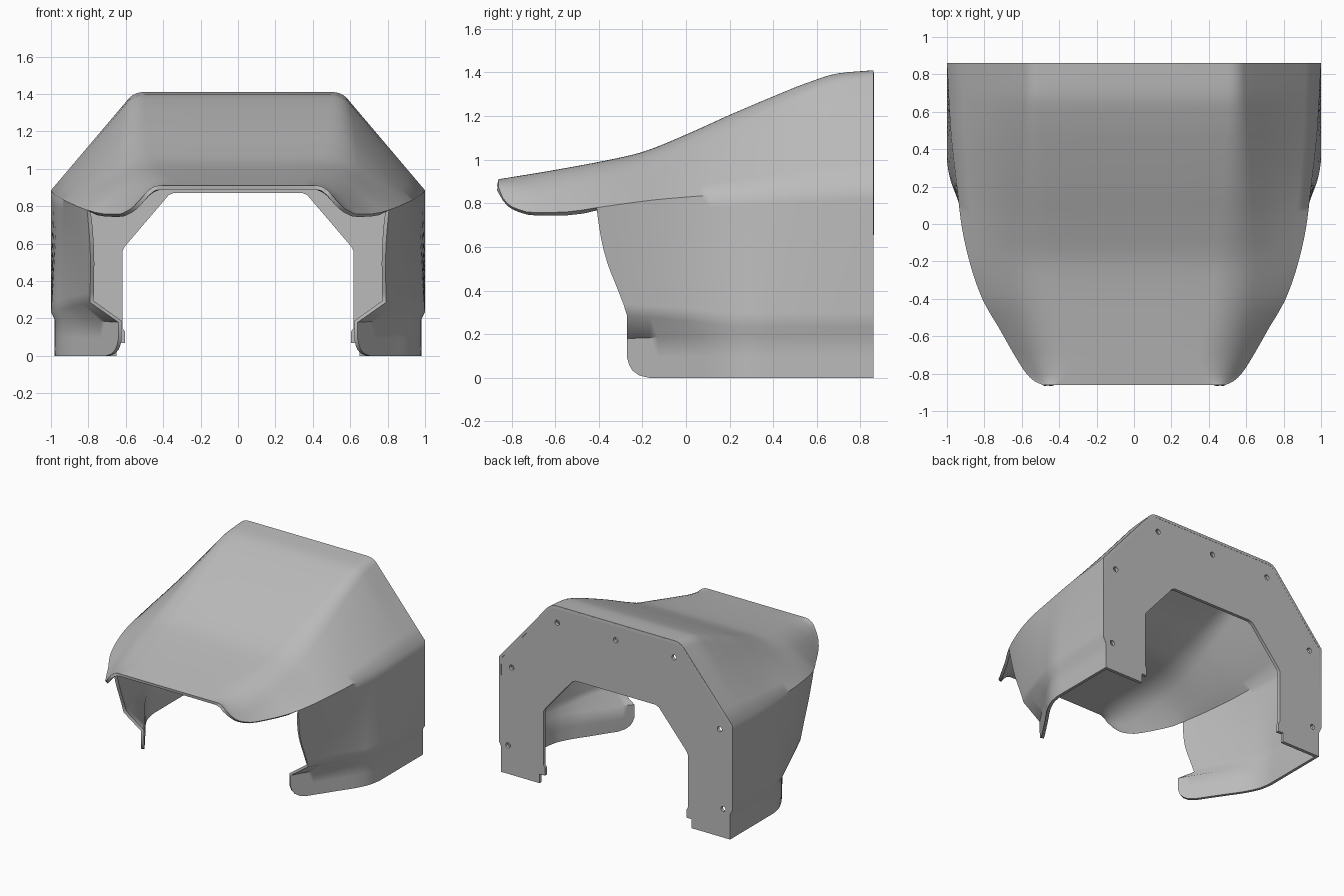
import bpy, bmesh, math

if "Cube" in bpy.data.objects:
    bpy.data.objects.remove(bpy.data.objects["Cube"])

grey = bpy.data.materials.new("light_grey")
grey.diffuse_color = (0.5, 0.5, 0.5, 1)
grey.use_nodes = True
grey.node_tree.nodes["Principled BSDF"].inputs["Base Color"].default_value = grey.diffuse_color


def smooth_curve(keys):
    """Monotone cubic interpolation through (position, value) keys."""
    p = [k[0] for k in keys]
    v = [k[1] for k in keys]
    d = [(v[i + 1] - v[i]) / (p[i + 1] - p[i]) for i in range(len(p) - 1)]
    m = [d[0]] + [2 * a * b / (a + b) if a * b > 0 else 0 for a, b in zip(d, d[1:])] + [d[-1]]

    def f(t):
        i = max(k for k in range(len(d)) if k == 0 or p[k] <= t)
        h = p[i + 1] - p[i]
        s = (t - p[i]) / h
        if s < 0:
            return v[i] + m[i] * h * s
        return ((2*s**3 - 3*s*s + 1) * v[i] + (s**3 - 2*s*s + s) * h * m[i]
                + (3*s*s - 2*s**3) * v[i + 1] + (s**3 - s*s) * h * m[i + 1])
    return f


# Guide curves along the length of the hood
roof_z = smooth_curve([(-.86, .91), (-.6, .953), (-.3, 1.01), (-.2, 1.035), (0, 1.115),
                       (.2, 1.205), (.4, 1.29), (.55, 1.35), (.7, 1.396), (.86, 1.41)])
roof_x = smooth_curve([(-.86, .45), (-.6, .5), (-.2, .55), (.25, .565), (.86, .555)])
edge_x = smooth_curve([(-.86, .49), (-.84, .533), (-.8, .575), (-.7, .64), (-.55, .725),
                       (-.41, .807), (-.2, .88), (0, .923), (.2, .947), (.5, .98), (.86, 1)])
edge_z = smooth_curve([(-.86, .875), (-.84, .825), (-.8, .785), (-.7, .757), (-.55, .76),
                       (-.41, .78), (-.1, .82), (.86, .885)])
wall_x = smooth_curve([(-.27, .79), (0, .895), (.15, .95), (.25, .985), (.35, 1), (.86, 1)])
wall_z = smooth_curve([(-.27, .285), (0, .262), (.25, .237), (.86, .235)])
foot_x = smooth_curve([(-.27, .64), (0, .82), (.15, .92), (.25, .965), (.35, .98), (.86, .98)])
foot_z = smooth_curve([(-.27, .18), (.25, .195), (.86, .195)])
front_y = smooth_curve([(.28, -.27), (.3, -.276), (.4, -.315), (.5, -.355), (.6, -.383),
                        (.7, -.4), (.78, -.41)])


def upper_section(y):
    """Roof, rounded roof corner and sloping shoulder at one station."""
    c, z, ex, ez = roof_x(y), roof_z(y), edge_x(y), edge_z(y)
    length = math.hypot(ex - c, ez - z)
    r = min(.05 + .06 * (.86 - y), .6 * length)
    dx, dz = (ex - c) / length, (ez - z) / length
    pts = [(0, z), (.5 * (c - r), z)]
    for k in range(9):
        s = k / 8
        pts.append((c - r * (1 - s)**2 + dx * r * s * s, z + dz * r * s * s))
    bx, bz = pts[-1]
    pts += [(bx + (ex - bx) * k / 5, bz + (ez - bz) * k / 5) for k in range(1, 6)]
    return [(x, y, zz) for x, zz in pts]


def add_grid(bm, rows):
    grid = [[bm.verts.new(p) for p in row] for row in rows]
    for a, b in zip(grid, grid[1:]):
        for j in range(len(a) - 1):
            bm.faces.new((a[j], a[j + 1], b[j + 1], b[j]))


bm = bmesh.new()
# Visor and roof
visor = [-.86, -.852, -.84, -.82, -.8, -.77, -.73, -.68, -.62, -.55, -.48]
side_steps = [k / 32 for k in range(33)]
rear = [-.41 + 1.27 * t for t in side_steps]
add_grid(bm, [upper_section(y) for y in visor + rear])

# Side wall, ledge and foot strip
foot_front = [(1, -.27), (.5, -.27), (.32, -.26), (.18, -.245), (.06, -.215), (0, -.17)]
rows = []
for t in side_steps:
    row = []
    for k in range(11):
        s = k / 10
        y0 = front_y(.78 - .5 * s)
        y = y0 + (.86 - y0) * t
        ez, wz = edge_z(y), wall_z(y)
        row.append((edge_x(y) + (wall_x(y) - edge_x(y)) * s, y, ez + (wz - ez) * s))
    for f, y0 in foot_front:
        y = y0 + (.86 - y0) * t
        row.append((foot_x(y), y, foot_z(y) * f))
    rows.append(row)
add_grid(bm, rows)
bmesh.ops.remove_doubles(bm, verts=bm.verts, dist=.0005)
mesh = bpy.data.meshes.new("hood_shell")
bm.to_mesh(mesh)
bm.free()
shell = bpy.data.objects.new("hood_shell", mesh)
bpy.context.collection.objects.link(shell)
mirror = shell.modifiers.new("mirror", 'MIRROR')
mirror.use_clip = True
thick = shell.modifiers.new("thickness", 'SOLIDIFY')
thick.thickness = .022
thick.offset = -1

# Rear mounting plate with an arched opening and bolt holes
outer = [(x - .004 if x > .1 else x, z - .004) for x, _, z in upper_section(.86)[2:]]
half = outer + [(.996, .235), (.976, .195), (.976, 0), (.65, 0), (.65, .07), (.605, .07),
                (.605, .13), (.618, .15), (.618, .56), (.605, .585), (.37, .86), (.34, .872)]
outline = half + [(-x, z) for x, z in reversed(half)]
holes = [(0, 1.28)] + [(s * x, z) for s in (-1, 1) for x, z in ((.5, 1.28), (.89, .83), (.92, .22))]
loops = [outline] + [[(cx + .02 * math.cos(a * math.pi / 8), cz + .02 * math.sin(a * math.pi / 8))
                      for a in range(16)] for cx, cz in holes]
curve = bpy.data.curves.new("rear_plate", 'CURVE')
curve.dimensions = '2D'
curve.fill_mode = 'BOTH'
curve.extrude = .0125
for loop in loops:
    spline = curve.splines.new('POLY')
    spline.points.add(len(loop) - 1)
    for pt, (x, z) in zip(spline.points, loop):
        pt.co = (x, z, 0, 1)
    spline.use_cyclic_u = True
plate = bpy.data.objects.new("rear_plate", curve)
plate.location = (0, .848, 0)
plate.rotation_euler = (math.pi / 2, 0, 0)
bpy.context.collection.objects.link(plate)

# Bake modifiers and curve, then colour and shade
for ob, angle in ((shell, 48), (plate, 30)):
    bpy.ops.object.select_all(action='DESELECT')
    ob.select_set(True)
    bpy.context.view_layer.objects.active = ob
    bpy.ops.object.convert(target='MESH')
    ob.data.materials.clear()
    ob.data.materials.append(grey)
    bpy.ops.object.shade_smooth_by_angle(angle=math.radians(angle))
